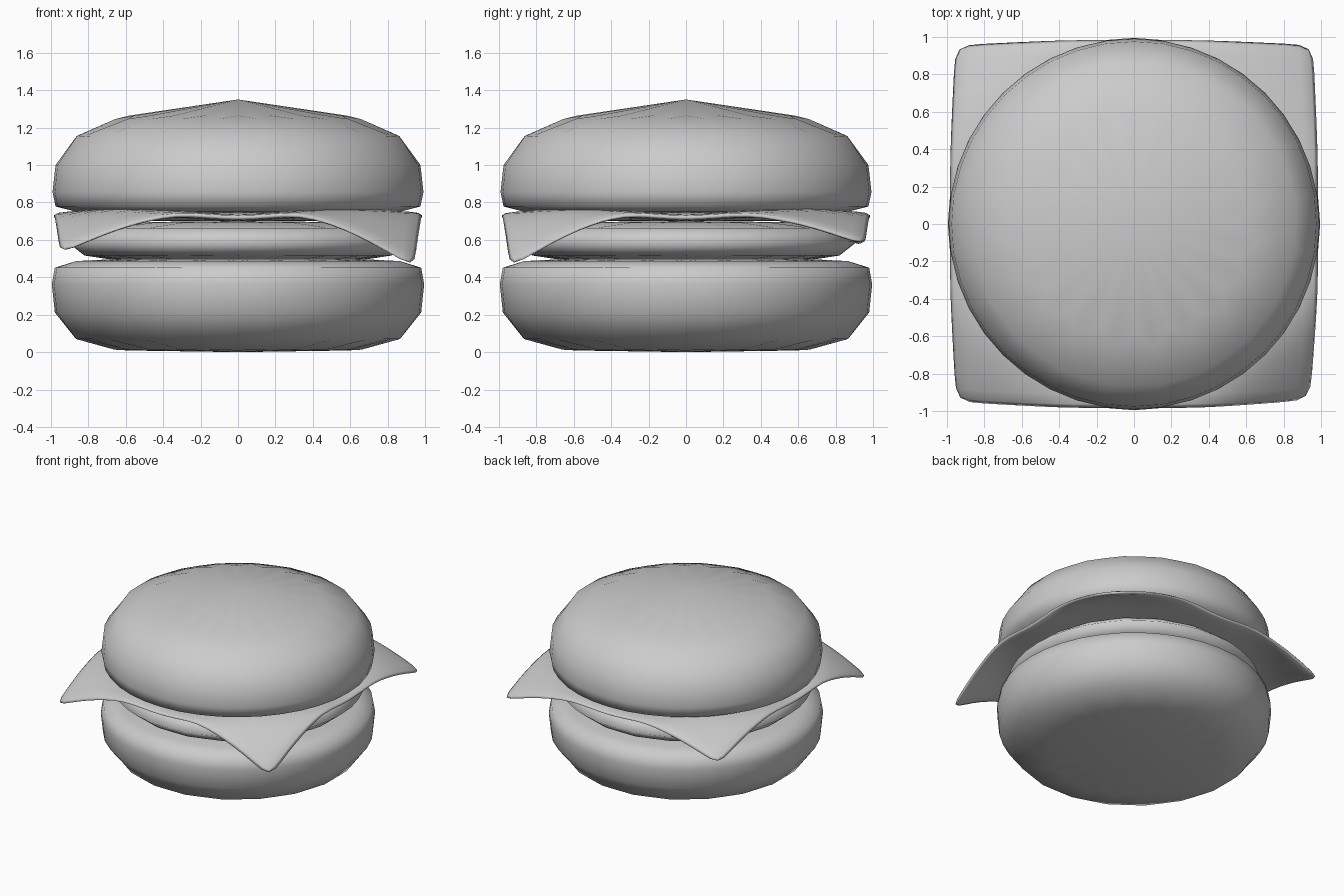
import bpy, bmesh, math

if "Cube" in bpy.data.objects:
    bpy.data.objects.remove(bpy.data.objects["Cube"])

SIDES = 20


def finish(name, bm):
    bmesh.ops.recalc_face_normals(bm, faces=bm.faces)
    mesh = bpy.data.meshes.new(name)
    bm.to_mesh(mesh)
    bm.free()
    mesh.shade_smooth()
    obj = bpy.data.objects.new(name, mesh)
    bpy.context.collection.objects.link(obj)
    return obj


def subdivide(obj):
    mod = obj.modifiers.new("Subdivision", 'SUBSURF')
    mod.levels = mod.render_levels = 1


def disc(name, radius, heights, low_center, high_center):
    """Round slab: rings at the given heights, closed by triangle fans."""
    bm = bmesh.new()
    rings = []
    for z in heights:
        rings.append([bm.verts.new((radius * math.cos(math.tau * i / SIDES),
                                    radius * math.sin(math.tau * i / SIDES), z))
                      for i in range(SIDES)])
    low = bm.verts.new((0, 0, low_center))
    high = bm.verts.new((0, 0, high_center))
    for i in range(SIDES):
        j = (i + 1) % SIDES
        for a, b in zip(rings, rings[1:]):
            bm.faces.new((a[i], a[j], b[j], b[i]))
        bm.faces.new((low, rings[0][j], rings[0][i]))
        bm.faces.new((high, rings[-1][i], rings[-1][j]))
    subdivide(finish(name, bm))


# Buns and patty; the extra loop keeps the inner rim of each bun tight
disc("bottom_bun", 1.012, (0.0, 0.42, 0.50), 0.0, 0.50)
disc("patty", 0.96, (0.48, 0.70), 0.48, 0.70)
disc("top_bun", 1.008, (0.74, 0.80, 1.197), 0.74, 1.386)

# Cheese slice: square sheet whose four corners droop by different amounts
DROOP = {(1, -1): 0.31, (-1, -1): 0.235, (1, 1): 0.19, (-1, 1): 0.20}
bm = bmesh.new()
bmesh.ops.create_grid(bm, x_segments=12, y_segments=12, size=0.99)
for v in bm.verts:
    x, y = v.co.x, v.co.y
    u, w = abs(x), abs(y)
    drop = DROOP[(1 if x > 0 else -1, 1 if y > 0 else -1)]
    t = max(0.0, (u + w - 1.32) / 0.64) ** 1.15
    shrink = 1 - 0.14 * drop * t
    z = 0.715 + 0.05 * min(u, w, 0.7) / 0.7 - drop * t
    v.co = (x * shrink, y * shrink, z)
cheese = finish("cheese_slice", bm)
solid = cheese.modifiers.new("Thickness", 'SOLIDIFY')
solid.thickness = 0.035
solid.offset = 0
subdivide(cheese)
